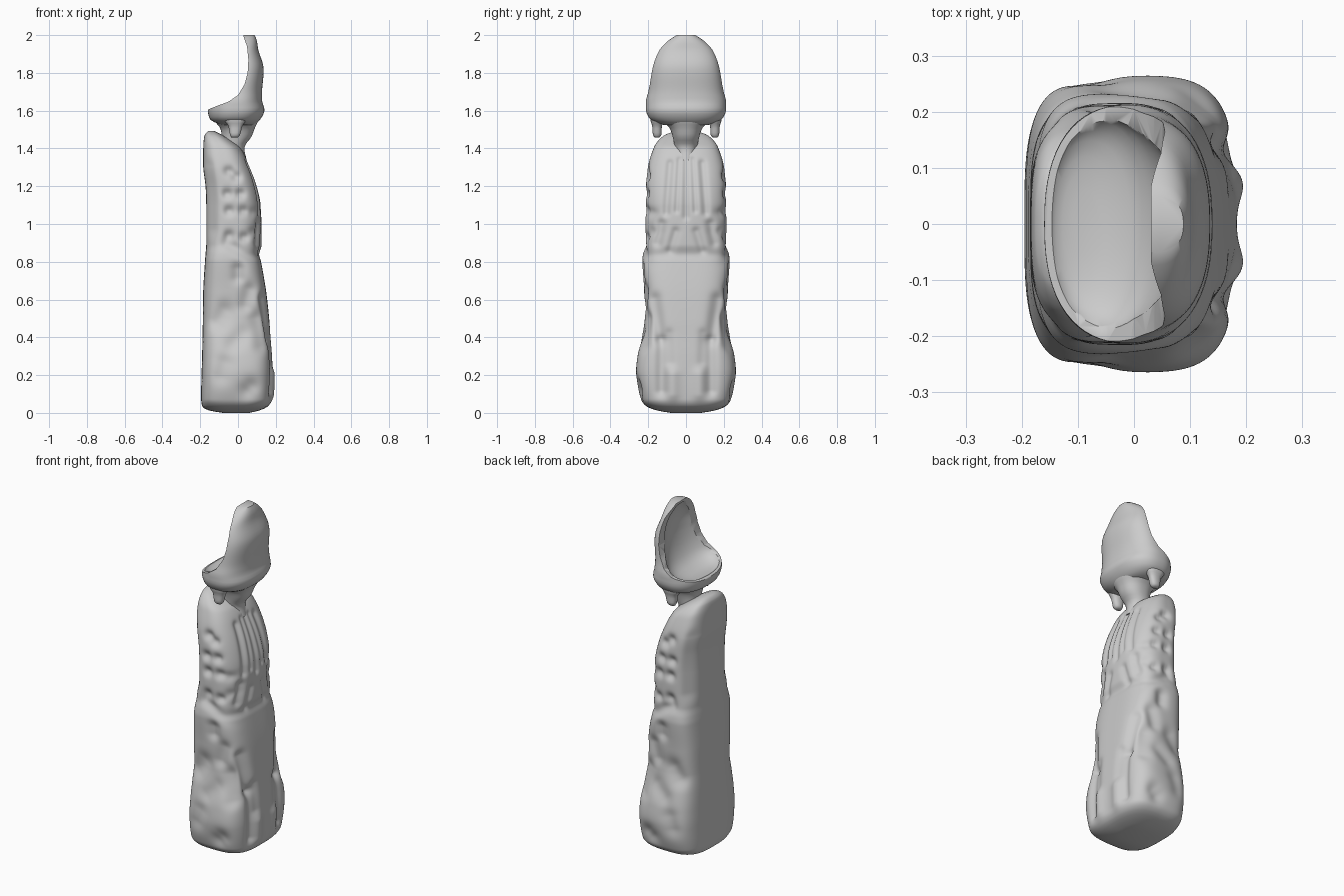
import bpy, bmesh, math


def sample(rows, z):
    # smooth Hermite interpolation of section rows at height z
    n = len(rows)
    i = max(k for k in range(n - 1) if rows[k][0] <= z + 1e-9)
    a, b = rows[i], rows[i + 1]
    p, q = rows[max(i - 1, 0)], rows[min(i + 2, n - 1)]
    h = b[0] - a[0]
    t = (z - a[0]) / h
    out = []
    for k in range(1, len(a)):
        m0 = (b[k] - p[k]) / (b[0] - p[0]) * h
        m1 = (q[k] - a[k]) / (q[0] - a[0]) * h
        d = b[k] - a[k]
        lim = 2 * abs(d)
        m0, m1 = max(-lim, min(lim, m0)), max(-lim, min(lim, m1))
        out.append(a[k] + m0 * (t - 2*t*t + t**3) + d * (3*t*t - 2*t**3) + m1 * (t**3 - t*t))
    return out


def loft(name, rows, steps, seg, yc=0.0, carve=None, angle=50):
    # stack of superellipse sections: z, x min, x max, half width, exponent
    # with carve, the exponent applies behind and an optional sixth value in front
    bm = bmesh.new()
    zs = []
    for a, b in zip(rows, rows[1:]):
        c = max(2, round((b[0] - a[0]) * steps))
        zs += [a[0] + (b[0] - a[0]) * k / c for k in range(c)]
    zs.append(rows[-1][0])
    rings = []
    for z in zs:
        x0, x1, hy, nb, *nf = sample(rows, z)
        cx, hx = (x0 + x1) / 2, (x1 - x0) / 2
        ring = []
        for k in range(seg):
            t = 2 * math.pi * k / seg
            c, s = math.cos(t), math.sin(t)
            n = nf[0] if nf and c > 0 else nb
            r = (abs(c)**n + abs(s)**n) ** (-1 / n)
            x, y = cx + hx * r * c, hy * r * s
            if carve:
                nx, ny = abs(r*c)**(n-1) / hx, abs(r*s)**(n-1) / hy
                le = math.hypot(nx, ny)
                x, y = carve(x, y, z, math.copysign(nx / le, c), ny / le)
            ring.append(bm.verts.new((x, y + yc, z)))
        rings.append(ring)
    for a, b in zip(rings, rings[1:]):
        for k in range(seg):
            j = (k + 1) % seg
            bm.faces.new((a[k], a[j], b[j], b[k]))
    bm.faces.new(rings[0][::-1])
    bm.faces.new(rings[-1])
    return finish(name, bm, angle)


def finish(name, bm, angle=50):
    me = bpy.data.meshes.new(name)
    bm.to_mesh(me)
    bm.free()
    ob = bpy.data.objects.new(name, me)
    bpy.context.collection.objects.link(ob)
    smooth(ob, angle)
    return ob


def smooth(ob, angle):
    bpy.ops.object.select_all(action='DESELECT')
    bpy.context.view_layer.objects.active = ob
    ob.select_set(True)
    bpy.ops.object.shade_smooth_by_angle(angle=math.radians(angle))


def groove(u, v, features):
    # total depth of soft capsule-shaped hollows (negative = ridge)
    total = 0
    for u0, v0, u1, v1, r, d in features:
        du, dv = u1 - u0, v1 - v0
        L = du*du + dv*dv
        t = 0 if L == 0 else max(0, min(1, ((u-u0)*du + (v-v0)*dv) / L))
        q = ((u - u0 - t*du)**2 + (v - v0 - t*dv)**2) / (r*r)
        if q < 7:
            total += d * math.exp(-q)
    return total


# Hollows on the flanks (x, z), the chest side (|y|, z) and the back (|y|, z)
flank = [(x, z, x + .006, z, .026, .018) for x, z in
         ((-.05, 1.28), (-.01, 1.25), (-.06, 1.16), (.01, 1.16), (-.05, 1.07), (.025, 1.07),
          (-.05, .94), (.03, .93), (.08, 1.06), (.085, .96))]
flank += [(-.06, .9, .12, .79, .03, .014), (0, .72, .0, .76, .035, .018),
          (-.11, .48, -.07, .54, .05, .018), (.04, .57, .06, .65, .04, .018),
          (.13, .36, .1, .5, .045, .022), (-.09, .2, -.07, .26, .05, .015),
          (.05, .12, .07, .14, .045, .018), (-.03, .36, .03, .42, .045, .012)]
chest = [(0, 1.34, 0, 1.04, .018, .012), (.036, 1.34, .05, 1.07, .014, .009),
         (.085, 1.32, .105, 1.06, .02, .014), (.13, 1.0, .15, .9, .025, .016),
         (.055, .96, .085, .86, .022, .012), (.17, .6, .14, .4, .035, .022),
         (.13, .38, .13, .12, .03, .020), (.07, .2, .07, .1, .035, -.012),
         (.09, .42, .085, .27, .025, .009)]
back = [(.19, .98, .19, 1.3, .05, .018)]


def carve_body(x, y, z, wx, wy):
    dx = groove(abs(y), z, chest) * wx**1.5 if wx > 0 else groove(abs(y), z, back) * wx
    dy = groove(x, z, flank) * wy
    return x - dx, y - math.copysign(dy, y)


body_rows = [(0, -.08, .06, .08, 2.5, 2.5), (.012, -.15, .11, .15, 2.8, 2.8), (.032, -.188, .155, .205, 3.2, 3.2),
             (.07, -.195, .177, .237, 3.8, 3.6), (.2, -.193, .183, .264, 3.8, 3.6), (.3, -.19, .18, .257, 3.8, 3.6),
             (.4, -.188, .172, .237, 3.8, 3.5), (.5, -.186, .165, .22, 3.8, 3.5), (.65, -.184, .148, .222, 3.8, 3.5),
             (.8, -.175, .122, .232, 3.8, 3.2), (.84, -.172, .112, .228, 3.6, 2.9), (.89, -.168, .125, .218, 3.5, 2.7),
             (1.1, -.168, .122, .214, 3.5, 2.6), (1.2, -.172, .102, .212, 3.5, 2.6), (1.3, -.184, .066, .203, 3.5, 2.6),
             (1.4, -.184, .015, .172, 3.2, 2.6), (1.44, -.182, -.035, .148, 3, 2.6),
             (1.475, -.175, -.09, .105, 2.6, 2.5), (1.492, -.158, -.125, .05, 2.4, 2.4)]
loft("carved_body", body_rows, 120, 240, carve=carve_body, angle=85)

# Neck with throat sloping into the chest
loft("neck", [(1.34, -.08, .045, .045, 2.2), (1.41, -.09, .035, .06, 2.2), (1.46, -.085, .07, .07, 2.3),
              (1.51, -.095, .09, .088, 2.3), (1.54, -.12, .105, .12, 2.3), (1.57, -.12, .115, .14, 2.3)], 60, 48)

# Head: hood solid, trimmed by a side profile and hollowed toward -x
head = loft("hollow_head", [(1.525, -.09, .085, .12, 2.4), (1.55, -.145, .115, .185, 2.4), (1.6, -.16, .14, .212, 2.4),
                            (1.65, -.15, .128, .212, 2.4), (1.7, -.13, .127, .2, 2.4), (1.83, -.08, .135, .178, 2.4),
                            (1.92, -.06, .108, .145, 2.4), (1.97, -.04, .1, .095, 2.4),
                            (2.0, -.01, .088, .05, 2.4)], 60, 72)

profile = [(-.4, 1.605), (-.16, 1.605), (-.12, 1.622), (-.05, 1.648), (0, 1.682), (.035, 1.74),
           (.051, 1.8), (.055, 1.87), (.048, 1.94), (.03, 1.99), (.03, 2.1), (-.4, 2.1)]
bm = bmesh.new()
f = bm.faces.new([bm.verts.new((x, -.4, z)) for x, z in profile])
ext = bmesh.ops.extrude_face_region(bm, geom=[f])
bmesh.ops.translate(bm, vec=(0, .8, 0), verts=[v for v in ext['geom'] if isinstance(v, bmesh.types.BMVert)])
bmesh.ops.recalc_face_normals(bm, faces=bm.faces)
trim = finish("trim_cutter", bm)
hollow = loft("hollow_cutter", [(1.597, -.11, -.06, .06, 2.2), (1.605, -.14, -.03, .12, 2.2),
                                (1.625, -.155, .01, .165, 2.2), (1.66, -.16, .04, .19, 2.2),
                                (1.72, -.16, .066, .188, 2.2), (1.8, -.15, .082, .172, 2.2),
                                (1.87, -.14, .084, .155, 2.2), (1.93, -.12, .072, .12, 2.2),
                                (1.985, -.08, .042, .06, 2.2)], 60, 72)
for cutter in (trim, hollow):
    cutter.hide_render = True
    mod = head.modifiers.new("cut", 'BOOLEAN')
    mod.operation, mod.object, mod.solver = 'DIFFERENCE', cutter, 'EXACT'
dg = bpy.context.evaluated_depsgraph_get()
mesh = bpy.data.meshes.new_from_object(head.evaluated_get(dg))
head.modifiers.clear()
head.data = mesh
for cutter in (trim, hollow):
    bpy.data.objects.remove(cutter)
smooth(head, 65)

# Ear pendants hanging under the head
for side, label in ((-1, "right"), (1, "left")):
    loft("ear_pendant_" + label, [(1.458, -.035, .0, .012, 2.2), (1.47, -.042, .01, .022, 2.4),
                                  (1.52, -.052, .024, .026, 2.4), (1.545, -.07, .04, .034, 2.4),
                                  (1.58, -.08, .05, .036, 2.4)],
         70, 24, yc=.153 * side)
